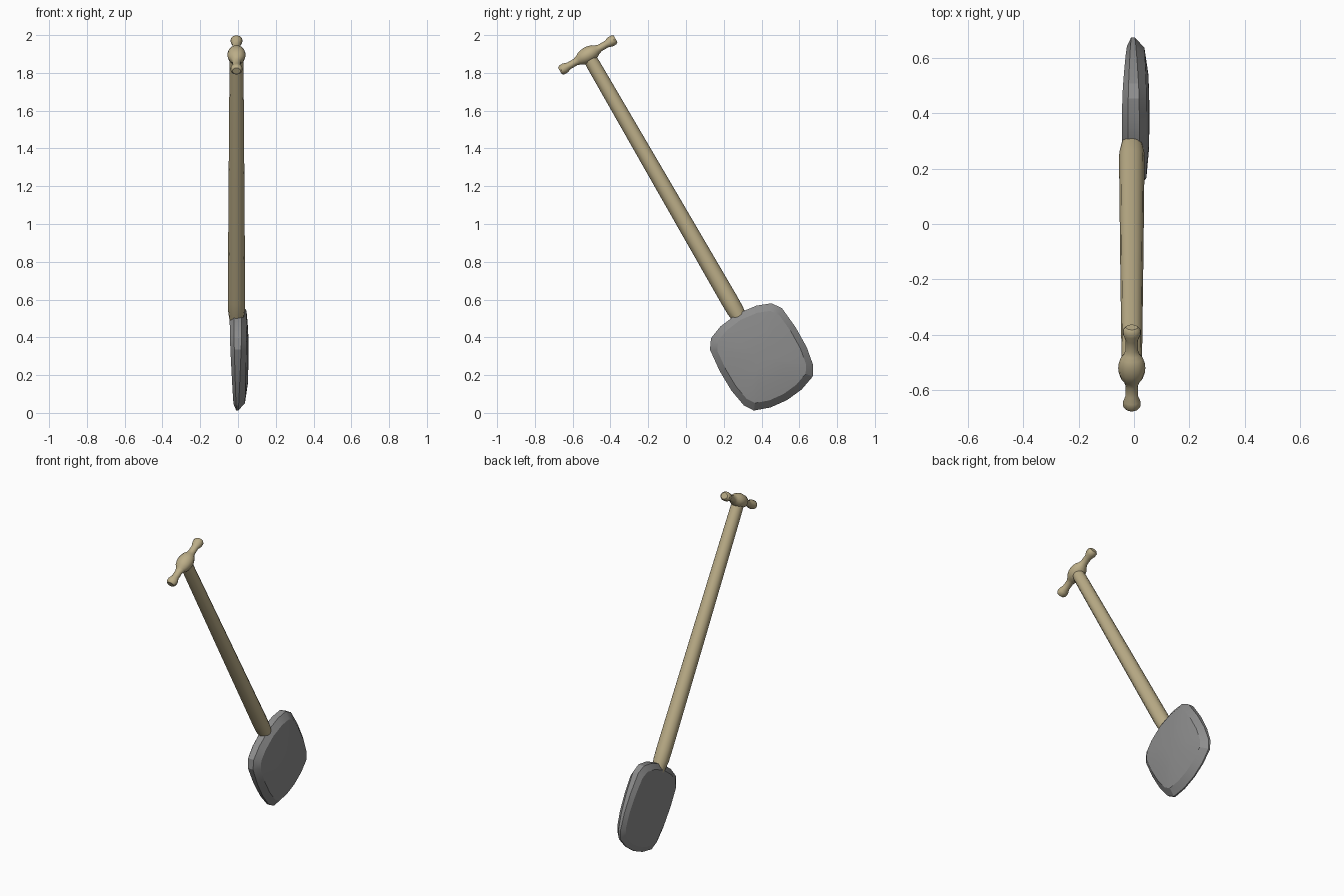
import bpy, bmesh, math
from mathutils import Matrix

if "Cube" in bpy.data.objects:
    bpy.data.objects.remove(bpy.data.objects["Cube"])

def material(name, c):
    m = bpy.data.materials.new(name)
    m.diffuse_color = (*c, 1)
    m.use_nodes = True
    m.node_tree.nodes["Principled BSDF"].inputs["Base Color"].default_value = m.diffuse_color
    return m

wood = material("pale wood", (0.50, 0.42, 0.245))
metal = material("grey metal", (0.265, 0.265, 0.265))

# Local frame: x sideways, y along the crossbar, z down the shaft; tilted 30 degrees
s, c = 0.5, math.sqrt(0.75)
FRAME = Matrix(((1, 0, 0, 0), (0, c, s, -0.52), (0, s, -c, 1.895), (0, 0, 0, 1)))

def loft(name, rings, mat, angle):
    """Skin a list of point rings and cap both ends."""
    bm = bmesh.new()
    loops = [[bm.verts.new(FRAME @ Matrix.Translation(p).translation) for p in r] for r in rings]
    for a, b in zip(loops, loops[1:]):
        n = len(a)
        for i in range(n):
            bm.faces.new((a[i], a[(i + 1) % n], b[(i + 1) % n], b[i]))
    bm.faces.new(loops[0])
    bm.faces.new(loops[-1])
    bmesh.ops.recalc_face_normals(bm, faces=bm.faces)
    me = bpy.data.meshes.new(name)
    bm.to_mesh(me)
    bm.free()
    me.materials.append(mat)
    ob = bpy.data.objects.new(name, me)
    bpy.context.collection.objects.link(ob)
    bpy.ops.object.select_all(action='DESELECT')
    ob.select_set(True)
    bpy.context.view_layer.objects.active = ob
    bpy.ops.object.shade_smooth_by_angle(angle=math.radians(angle))
    return ob

def circle(n):
    return [(math.cos(2 * math.pi * i / n), math.sin(2 * math.pi * i / n)) for i in range(n)]

CX = -0.008

# Tapered shaft
shaft = [(0.0, 0.034), (0.06, 0.037), (0.8, 0.042), (1.50, 0.046), (1.56, 0.045), (1.63, 0.036)]
loft("shaft", [[(CX + r * a, r * b, u) for a, b in circle(12)] for u, r in shaft], wood, 40)

# Turned crossbar grip with a round boss in the middle and flared ends
half = [(0.02, 0.047), (0.042, 0.040), (0.056, 0.029), (0.075, 0.022), (0.115, 0.022),
        (0.138, 0.031), (0.160, 0.031), (0.170, 0.022)]
grip = [(-v, r) for v, r in reversed(half)] + [(0, 0.049)] + half
loft("crossbar_grip", [[(CX + r * a, v, 0.88 * r * b) for a, b in circle(12)] for v, r in grip], wood, 40)

# Blade: rounded outline lofted from the flat face through the rim to the domed back
side = [(1.582, 0), (1.596, .11), (1.625, .185), (1.675, .22), (1.80, .232), (1.92, .23),
        (2.02, .212), (2.07, .18), (2.10, .095), (2.11, 0)]
outline = side + [(u, -v) for u, v in reversed(side[1:-1])]
# (scale, x at the shaft end, x at the tip)
layers = [(0.88, -0.044, -0.022), (1.0, -0.022, -0.008), (1.0, 0.020, 0.0),
          (0.86, 0.046, 0.036), (0.5, 0.054, 0.052), (0.15, 0.056, 0.055)]
rings = []
for k, x0, x1 in layers:
    ring = []
    for u, v in outline:
        t = (u - 1.582) / 0.528
        ring.append((x0 + (x1 - x0) * t, v * k, 1.846 + (u - 1.846) * k))
    rings.append(ring)
loft("blade", rings, metal, 20)
